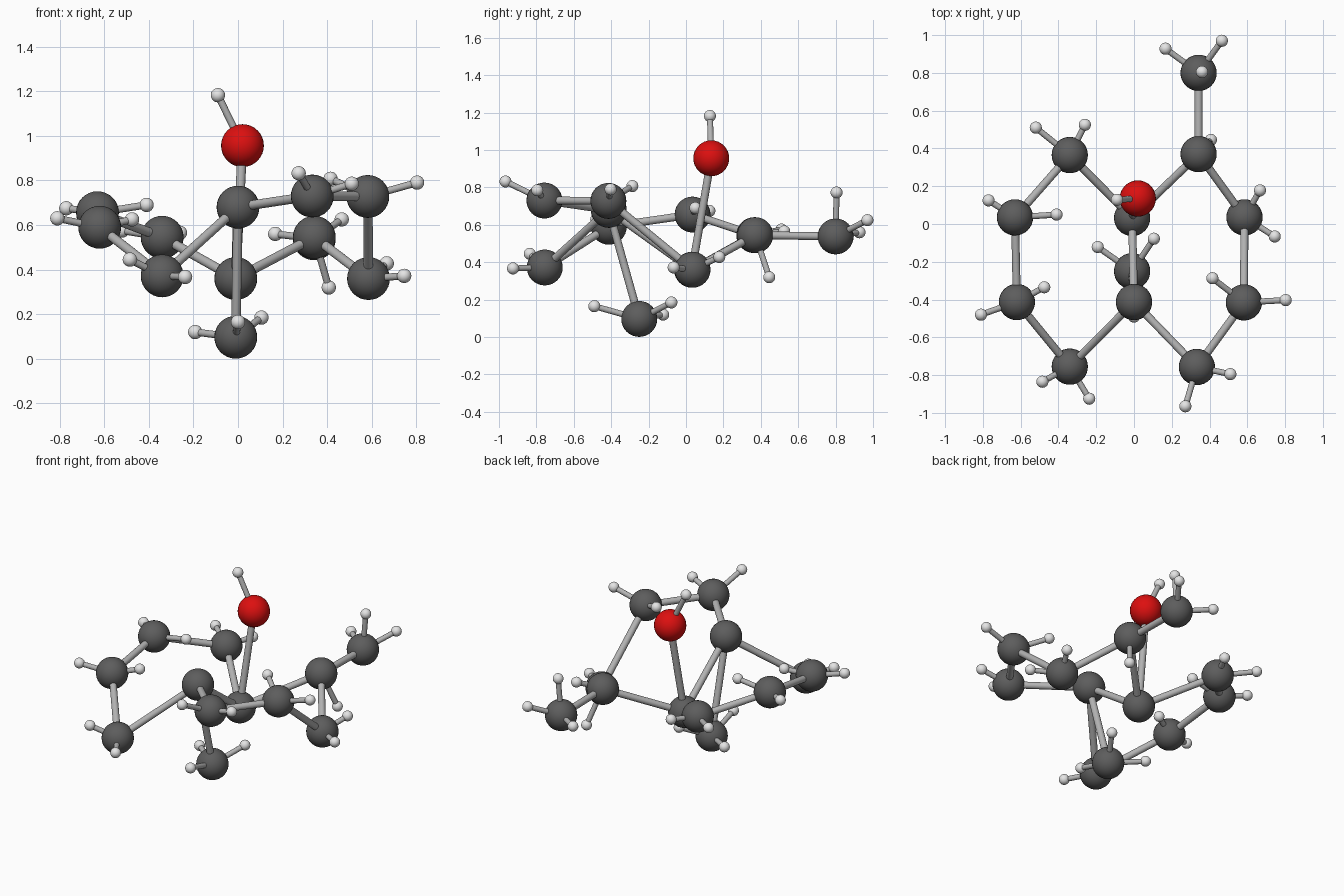
import bpy
from mathutils import Vector

if "Cube" in bpy.data.objects:
    bpy.data.objects.remove(bpy.data.objects["Cube"])


def make_material(name, colour):
    m = bpy.data.materials.new(name)
    m.diffuse_color = colour
    m.use_nodes = True
    m.node_tree.nodes["Principled BSDF"].inputs["Base Color"].default_value = colour
    return m


DARK = make_material("dark grey", (0.11, 0.11, 0.11, 1))
RED = make_material("red", (0.72, 0.005, 0.005, 1))
WHITE = make_material("off white", (0.78, 0.78, 0.78, 1))
GREY = make_material("mid grey", (0.45, 0.45, 0.45, 1))


def finish(name, material):
    ob = bpy.context.object
    ob.name = name
    ob.data.materials.append(material)
    bpy.ops.object.shade_smooth_by_angle()
    return ob


def ball(name, centre, radius, material):
    bpy.ops.mesh.primitive_uv_sphere_add(segments=32, ring_count=16, radius=radius, location=centre)
    return finish(name, material)


def rod(name, start, end, radius):
    a, b = Vector(start), Vector(end)
    bpy.ops.mesh.primitive_cylinder_add(vertices=20, radius=radius, depth=(b - a).length,
                                        location=(a + b) / 2)
    ob = finish(name, GREY)
    ob.rotation_mode = 'QUATERNION'
    ob.rotation_quaternion = (b - a).to_track_quat('Z', 'Y')


# Large atoms: centre, then the small atoms attached to each
atoms = {
    "left_ring_a": ((-.34, .365, .545), [(-.52, .51, .575), (-.26, .525, .565)]),
    "left_ring_b": ((-.63, .035, .655), [(-.77, .125, .675), (-.41, .05, .69)]),
    "left_ring_c": ((-.62, -.413, .59), [(-.81, -.48, .63), (-.475, -.335, .625)]),
    "left_ring_d": ((-.34, -.755, .372), [(-.485, -.835, .445), (-.237, -.925, .367)]),
    "front_hub": ((0, -.413, .68), []),
    "right_ring_a": ((.333, -.757, .73), [(.272, -.965, .832), (.51, -.795, .785)]),
    "right_ring_b": ((.582, -.415, .728), [(.803, -.403, .79), (.415, -.287, .807)]),
    "right_ring_c": ((.585, .035, .36), [(.667, .178, .428), (.745, -.066, .372)]),
    "right_ring_d": ((.342, .37, .545), [(.407, .445, .32)]),
    "back_hub": ((-.01, .032, .36), []),
    "back_branch": ((.342, .8, .538), [(.167, .928, .56), (.465, .97, .625), (.36, .805, .773)]),
    "lower_branch": ((-.01, -.25, .097), [(-.192, -.122, .12), (.105, -.078, .185), (0, -.49, .165)]),
    "red_atom": ((.02, .135, .956), [(-.09, .128, 1.182)]),
}

for name, (centre, small) in atoms.items():
    ball(name, centre, 0.096, RED if name == "red_atom" else DARK)
    for i, pos in enumerate(small, 1):
        ball(f"{name}_small_atom_{i}", pos, 0.032, WHITE)
        rod(f"{name}_thin_bond_{i}", centre, pos, 0.016)

# Thick bonds along the outer loop, closed back to its start
loop = ["left_ring_a", "left_ring_b", "left_ring_c", "left_ring_d", "front_hub",
        "right_ring_a", "right_ring_b", "right_ring_c", "right_ring_d", "back_hub"]
bonds = list(zip(loop, loop[1:] + loop[:1]))

# Thick bonds across the middle and out to the branches
bonds += [("front_hub", "back_hub"), ("back_hub", "red_atom"),
          ("front_hub", "lower_branch"), ("right_ring_d", "back_branch")]
for a, b in bonds:
    rod(f"bond_{a}_to_{b}", atoms[a][0], atoms[b][0], 0.021)
